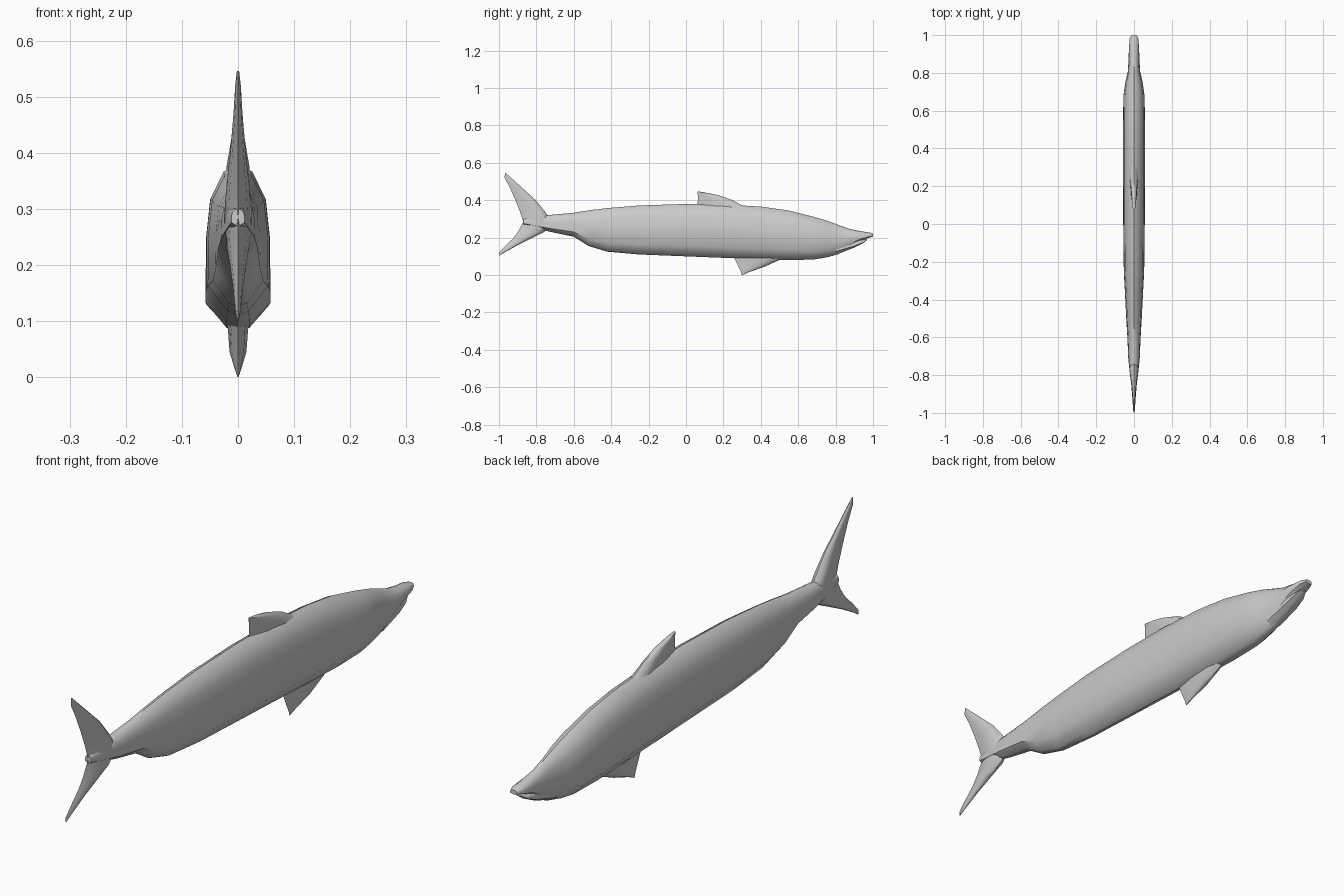
import bpy, bmesh, math

cube = bpy.data.objects.get("Cube")
if cube:
    bpy.data.objects.remove(cube, do_unlink=True)

grey = bpy.data.materials.new("fish_grey")
grey.use_nodes = True
grey.diffuse_color = (0.6, 0.6, 0.6, 1)
grey.node_tree.nodes["Principled BSDF"].inputs["Base Color"].default_value = (0.6, 0.6, 0.6, 1)


def loft(name, rings, angle=45):
    """Skin a row of closed rings, cap both ends and shade smooth."""
    bm = bmesh.new()
    rows = [[bm.verts.new(p) for p in ring] for ring in rings]
    n = len(rows[0])
    for a, b in zip(rows, rows[1:]):
        for i in range(n):
            j = (i + 1) % n
            bm.faces.new((a[i], a[j], b[j], b[i]))
    bm.faces.new(rows[0])
    bm.faces.new(rows[-1])
    bmesh.ops.recalc_face_normals(bm, faces=bm.faces)
    mesh = bpy.data.meshes.new(name)
    bm.to_mesh(mesh)
    bm.free()
    mesh.materials.append(grey)
    obj = bpy.data.objects.new(name, mesh)
    bpy.context.collection.objects.link(obj)
    bpy.ops.object.select_all(action="DESELECT")
    obj.select_set(True)
    bpy.context.view_layer.objects.active = obj
    bpy.ops.object.shade_smooth_by_angle(angle=math.radians(angle))
    return obj


# Half cross-section: (share of half width, share of height), belly to back
SECTION = [(0, 0), (.35, .03), (1, .2), (.98, .55), (.86, .78), (.45, .95), (0, 1)]


def body_ring(y, top, bottom, half):
    side = [(w * half, y, bottom + h * (top - bottom)) for w, h in SECTION]
    return side + [(-x, yy, z) for x, yy, z in side[-2:0:-1]]


# Fin slice: (share of half thickness, share of chord), leading to trailing edge
SLICE = [(0, 0), (.75, .1), (1, .3), (.7, .65), (0, 1)]


def fin_ring(z, lead, trail, half):
    side = [(w * half, lead + c * (trail - lead), z) for w, c in SLICE]
    return side + [(-x, y, zz) for x, y, zz in side[-2:0:-1]]


# Body from tail stalk to snout: y, top, bottom, half width
body = [(-.87, .3, .27, .012), (-.8, .315, .25, .021), (-.72, .322, .23, .03),
        (-.6, .333, .205, .035), (-.52, .346, .155, .04), (-.42, .358, .125, .045),
        (-.25, .372, .11, .054), (0, .38, .1, .057), (.2, .378, .092, .058),
        (.4, .366, .085, .058), (.55, .345, .08, .058), (.68, .312, .083, .056),
        (.75, .292, .094, .046), (.81, .27, .11, .032), (.87, .248, .14, .029),
        (.93, .235, .182, .027), (.98, .228, .2, .023), (1, .222, .206, .014)]
loft("body", [body_ring(*s) for s in body])

# Lower jaw under the snout
jaw = [(.8, .2, .108, .03), (.9, .19, .147, .027), (.945, .188, .17, .022), (.968, .194, .187, .012)]
loft("lower_jaw", [body_ring(*s) for s in jaw])

# Fins: z, leading y, trailing y, half thickness
fins = {
    "tail_fin": [(.546, -.964, -.968, .002), (.52, -.935, -.97, .005), (.47, -.88, -.943, .008),
                 (.4, -.803, -.912, .014), (.335, -.75, -.886, .021), (.285, -.72, -.87, .025),
                 (.232, -.755, -.898, .02), (.195, -.83, -.925, .014), (.16, -.9, -.962, .009),
                 (.12, -.972, -1, .005), (.104, -.996, -.999, .002)],
    "dorsal_fin": [(.35, .36, .06, .022), (.378, .29, .062, .02), (.4, .25, .063, .016),
                   (.425, .18, .063, .012), (.437, .125, .062, .009), (.446, .075, .061, .005)],
    "belly_fin": [(.11, .56, .24, .022), (.085, .51, .262, .018), (.045, .42, .28, .015),
                  (.015, .335, .294, .006), (0, .302, .298, .001)],
}
for name, slices in fins.items():
    loft(name, [fin_ring(*s) for s in slices])
